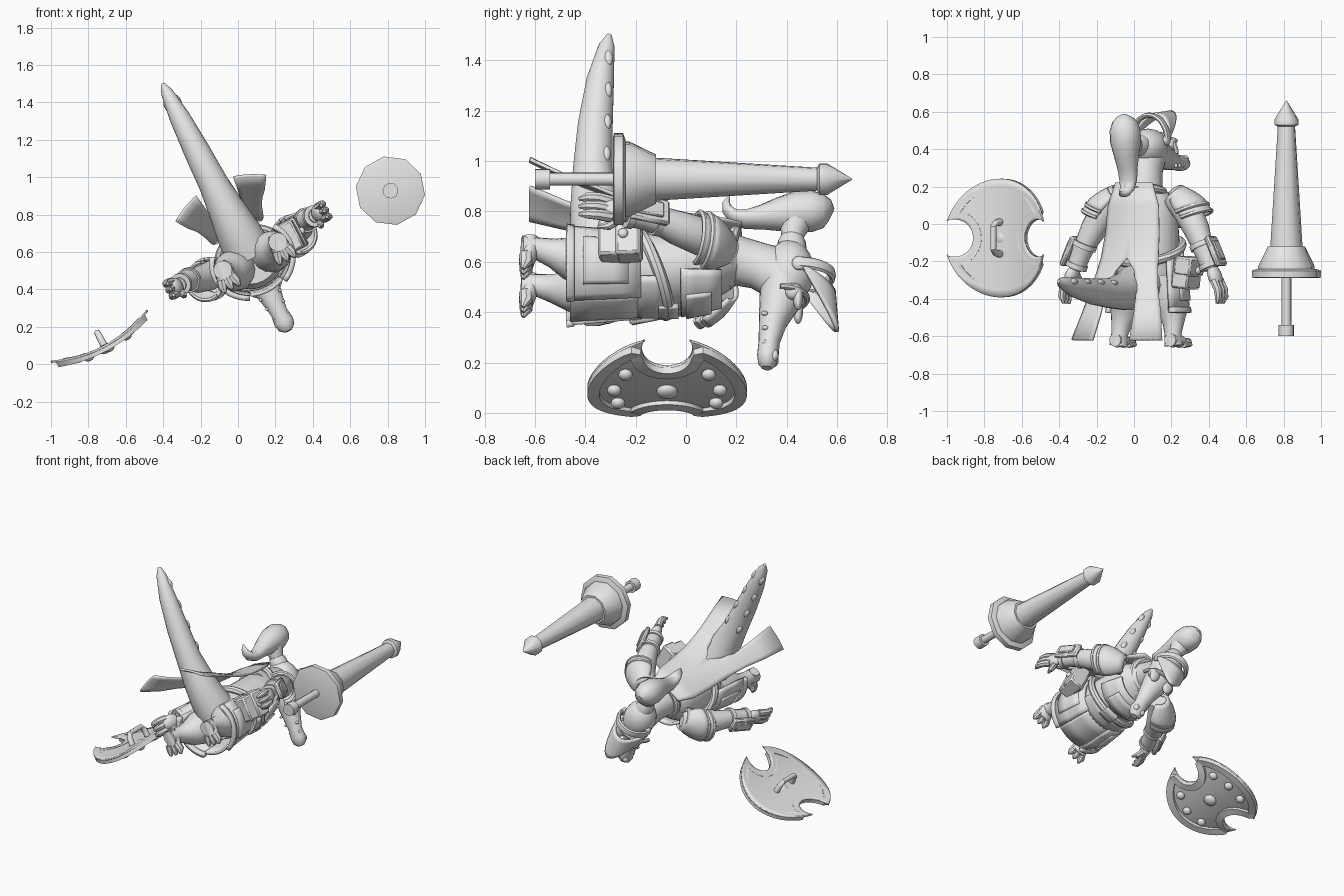
import bpy, bmesh, math
from mathutils import Matrix, Vector

if "Cube" in bpy.data.objects:
    bpy.data.objects.remove(bpy.data.objects["Cube"])

GREY = bpy.data.materials.new("plain_grey")
GREY.diffuse_color = (0.8, 0.8, 0.8, 1)
GREY.use_nodes = True
GREY.node_tree.nodes["Principled BSDF"].inputs["Base Color"].default_value = GREY.diffuse_color

# Placement frames: the figure lies belly down and rolled; the shield is tilted
BODY = Matrix.Translation((0.05, 0, 0.61)) @ Matrix.Rotation(math.radians(-27), 4, 'Y')
SHIELD = Matrix.Translation((-0.745, -0.075, 0.155)) @ Matrix.Rotation(math.radians(-28), 4, 'Y')
WORLD = Matrix.Identity(4)


def finish(name, bm, frame=BODY, thick=0.0):
    bmesh.ops.recalc_face_normals(bm, faces=bm.faces)
    me = bpy.data.meshes.new(name)
    bm.to_mesh(me)
    bm.free()
    me.materials.append(GREY)
    ob = bpy.data.objects.new(name, me)
    bpy.context.collection.objects.link(ob)
    ob.matrix_world = frame
    if thick:
        mod = ob.modifiers.new("thickness", 'SOLIDIFY')
        mod.thickness, mod.offset = thick, 0
    return ob


def tube(name, pts, radii, n=16, ref=(1, 0, 0), frame=BODY, phase=0, closed=False):
    """Rings along a path; a radius may be (along ref, across ref)."""
    bm = bmesh.new()
    pts = [Vector(p) for p in pts]
    rings, m = [], len(pts)
    for i, p in enumerate(pts):
        a = pts[(i - 1) % m] if closed else pts[max(i - 1, 0)]
        b = pts[(i + 1) % m] if closed else pts[min(i + 1, m - 1)]
        t = (b - a).normalized()
        u = Vector(ref)
        u = (u - t * u.dot(t)).normalized()
        v = t.cross(u)
        r = radii[i] if isinstance(radii, list) else radii
        ru, rv = r if isinstance(r, tuple) else (r, r)
        rings.append([bm.verts.new(p + u * ru * math.cos(k) + v * rv * math.sin(k))
                      for k in (phase + 2 * math.pi * j / n for j in range(n))])
    for i in range(m if closed else m - 1):
        A, B = rings[i], rings[(i + 1) % m]
        for j in range(n):
            bm.faces.new((A[j], A[(j + 1) % n], B[(j + 1) % n], B[j]))
    if not closed:
        bm.faces.new(rings[0])
        bm.faces.new(rings[-1])
    return finish(name, bm, frame)


def ball(name, c, s, frame=BODY, rot=Matrix.Identity(4)):
    bm = bmesh.new()
    bmesh.ops.create_uvsphere(bm, u_segments=20, v_segments=12, radius=1,
                              matrix=Matrix.Translation(c) @ rot @ Matrix.Diagonal((*s, 1)))
    return finish(name, bm, frame)


def box(name, c, s, rot=0, bevel=0.01):
    bm = bmesh.new()
    bmesh.ops.create_cube(bm, size=1, matrix=Matrix.Translation(c)
                          @ Matrix.Rotation(rot, 4, 'Z') @ Matrix.Diagonal((*s, 1)))
    bmesh.ops.bevel(bm, geom=bm.edges[:], offset=bevel, segments=1, affect='EDGES')
    return finish(name, bm)


def sheet(name, fn, nu, nv, thick, frame=BODY, flips=((1, 1),)):
    """Parametric surface; flips lists mirrored copies (x sign, y sign) welded together."""
    bm = bmesh.new()
    for fx, fy in flips:
        g = []
        for i in range(nu + 1):
            row = [fn(i / nu, j / nv) for j in range(nv + 1)]
            g.append([bm.verts.new((fx * x, fy * y, z)) for x, y, z in row])
        for i in range(nu):
            for j in range(nv):
                bm.faces.new((g[i][j], g[i + 1][j], g[i + 1][j + 1], g[i][j + 1]))
    bmesh.ops.remove_doubles(bm, verts=bm.verts, dist=1e-4)
    return finish(name, bm, frame, thick)


def wrap(name, mid, half, y0, y1, r0, r1, thick=0.02):
    """Curved armour plate round the torso; angles in degrees, 0 = +x, 270 = belly."""
    def fn(u, v):
        k = math.radians(mid + half * (2 * u - 1))
        r = r0 + (r1 - r0) * v
        return (.94 * r * math.cos(k), y0 + (y1 - y0) * v, -0.06 + 0.84 * r * math.sin(k))
    return sheet(name, fn, 12, 3, thick)


# Torso, belt and body armour
tube("torso", [(0, -.36, -.06), (0, -.25, -.06), (0, -.1, -.06), (0, .05, -.045), (0, .14, -.015), (0, .22, 0)],
     [(.14, .125), (.175, .15), (.17, .155), (.17, .14), (.15, .11), (.08, .08)], 24)
belt = []
for k in range(32):
    a = 2 * math.pi * k / 32
    belt.append((.185 * math.cos(a), -.14 - .07 * math.sin(a), -.06 + .165 * math.sin(a)))
tube("belt", belt, .024, 8, (0, 1, 0), closed=True)
wrap("chest_plate", 270, 66, -.02, .14, .195, .155)
wrap("chest_panel", 270, 30, 0, .1, .203, .18)
wrap("belly_plate", 270, 56, -.2, -.09, .198, .2)
wrap("buckle", 270, 14, -.11, -.03, .208, .208, .025)
wrap("front_skirt", 270, 28, -.18, -.46, .197, .215)
for mid, side in ((-14, "right"), (194, "left")):
    wrap(side + "_hip_plate", mid, 48, -.18, -.45, .203, .23)
    wrap(side + "_hip_hem", mid, 48, -.445, -.475, .232, .237, .028)
    wrap(side + "_hip_panel", mid, 28, -.23, -.41, .215, .235)
box("pouch", (.24, -.265, -.04), (.1, .16, .16), -.12)
box("pouch_flap", (.255, -.225, -.04), (.1, .1, .17), -.12)
ball("pouch_button", (.308, -.25, -.04), (.015, .02, .02))

# Limbs, mirrored
for s, side in ((1, "right"), (-1, "left")):
    def P(*pts):
        return [(s * x, y, z) for x, y, z in pts]
    tube(side + "_leg", P((.1, -.28, -.065), (.12, -.4, -.065), (.14, -.47, -.065), (.155, -.53, -.05),
                          (.16, -.59, -.035), (.165, -.65, -.035)),
         [.115, .108, .085, .058, .045, .05])
    tube(side + "_foot", P((.165, -.62, .01), (.165, -.62, -.05), (.167, -.632, -.11)),
         [(.035, .035), (.05, .037), (.055, .026)], 12)
    for i in (-1, 0, 1):
        tube(side + "_toe", P((.167 + .03 * i, -.635, -.08), (.167 + .04 * i, -.635, -.12),
                              (.167 + .044 * i, -.648, -.15)), [.028, .026, .008], 8)
    tube(side + "_arm", P((.17, .15, -.03), (.25, .07, -.03), (.31, -.03, -.02), (.36, -.13, 0), (.41, -.24, 0)),
         [.07, .078, .07, .054, .038], 16, (0, 0, 1))
    tube(side + "_bracer", P((.355, -.12, 0), (.375, -.165, 0), (.4, -.225, 0)), [.06, .054, .052], 14, (0, 0, 1))
    tube(side + "_bracer_rim", P((.346, -.1, 0), (.357, -.125, 0)), .068, 14, (0, 0, 1))
    tube(side + "_cuff", P((.394, -.21, 0), (.404, -.235, 0)), .06, 14, (0, 0, 1))
    box(side + "_wrist_plate", (s * .435, -.145, 0), (.03, .17, .11), s * .42)
    box(side + "_wrist_panel", (s * .449, -.14, 0), (.02, .11, .065), s * .42, .005)
    ball(side + "_palm", (s * .43, -.28, 0), (.035, .065, .05), rot=Matrix.Rotation(s * .35, 4, 'Z'))
    for i in range(3):
        z = .034 * (i - 1)
        tube(side + "_finger", P((.44, -.3, z), (.465, -.35, z * 1.1), (.47, -.39, z * 1.1), (.46, -.425, z)),
             [.024, .022, .02, .008], 8, (0, 0, 1))
    tube(side + "_thumb", P((.42, -.27, -.035), (.41, -.31, -.06), (.4, -.35, -.06)), [.022, .019, .007], 8, (0, 0, 1))

    # Layered shoulder plates arched over the upper arm, pointed at the middle
    axis, out, back = Vector((.66, -.75, 0)), Vector((.75, .66, 0)), Vector((0, 0, 1))
    for part, v0, v1, r0, r1 in (("shoulder_cap", -.03, .1, .05, .108), ("shoulder_lame", .085, .14, .085, .102)):
        def arch(u, v):
            k = math.radians(105) * (2 * u - 1)
            r = r0 + (r1 - r0) * math.sin(v * math.pi / 2)
            w = v0 + (v1 - v0) * v + .04 * v * math.cos(k)
            return Vector((.185, .15, -.045)) + axis * w + r * (out * math.cos(k) * .9 + back * math.sin(k))
        sheet(f"{side}_{part}", arch, 14, 5, .016, flips=((s, 1),))
        tube(f"{side}_{part}_rim", P(*[arch(k / 16, 1) for k in range(17)]), .012, 6, (s * .66, -.75, 0))

    # Face and helmet side details
    ball(side + "_eye", (s * .072, .425, -.18), (.03, .035, .035))
    ball(side + "_brow", (s * .06, .445, -.2), (.035, .02, .055))
    ball(side + "_nostril", (s * .025, .35, -.44), (.02, .018, .025))
    ball(side + "_visor_pivot", (s * .105, .45, -.07), (.018, .03, .03))
    for i in range(3):
        ball(side + "_tooth", (s * (.058 - .009 * i), .312 + .002 * i, -.27 - .06 * i), (.009, .013, .009))

# Neck, head and jaws
tube("neck", [(0, .1, 0), (0, .2, -.005), (0, .29, -.03), (0, .38, -.07)], [(.13, .11), (.1, .1), (.09, .095), (.09, .11)], 20)
collar = [(.11 * math.cos(k * math.pi / 12), .18 + .02 * math.sin(k * math.pi / 12),
           .005 + .108 * math.sin(k * math.pi / 12)) for k in range(24)]
tube("collar", collar, .022, 8, (0, 1, 0), closed=True)
tube("snout", [(0, .4, -.05), (0, .375, -.18), (0, .345, -.28), (0, .33, -.37), (0, .325, -.43), (0, .322, -.465), (0, .32, -.485)],
     [(.098, .1), (.088, .085), (.062, .057), (.046, .042), (.054, .043), (.045, .036), (.02, .02)], 20)
ball("helmet", (0, .41, -.055), (.106, .1, .13))
band = [(.11 * math.cos(k * math.pi / 14), .375 + .105 * math.sin(k * math.pi / 14), -.175) for k in range(15)]
tube("helmet_band", band, .013, 8, (0, 0, 1))


# Raised visor: arcs hinged at the helmet sides and drawn out to a peak
def visor(u, v):
    t = math.pi * u
    k = math.sin(t) ** (1 + .5 * v)
    return (.11 * math.cos(t), .45 + k * (.13 + .02 * v), -.07 + k * (.02 - .27 * v))


sheet("visor", lambda u, v: visor(u, .35 + .65 * v), 20, 6, .016)
tube("visor_rim", [visor(k / 20, .08) for k in range(21)], (.026, .014), 8, (0, 0, 1))

# Plume on the back of the helmet
tube("plume_socket", [(0, .42, .04), (0, .42, .08), (0, .42, .1)], [.06, .055, .045])
tube("plume_stem", [(0, .42, .07), (0, .425, .12), (0, .44, .18)], [.038, .05, .07])
plume = [(.58, .21), (.57, .215), (.545, .215), (.5, .215), (.44, .21), (.37, .2), (.3, .187), (.235, .178),
         (.19, .19), (.165, .22), (.16, .25), (.17, .28)]
tube("plume", [(0, y, z) for y, z in plume],
     [.02, .045, .068, .083, .083, .068, (.056, .048), (.05, .036), (.042, .028), (.032, .022), (.02, .015), .004])

# Tail with paired scutes on its upper side
tube("tail", [(0, -.31, -.02), (0, -.34, .1), (0, -.36, .22), (0, -.37, .4), (0, -.36, .6), (0, -.34, .8), (0, -.315, .95), (0, -.305, 1)],
     [.13, .12, .102, .08, .07, .055, .032, .01], 18)
for k in range(5):
    for s in (-1, 1):
        ball("scute", (s * (.055 - .006 * k), -.32 + .003 * k, .3 + .145 * k), (.018, .018, .034))

# Cape: joined over the back, parting round the tail (y, inner, outer, height)
ROWS = [(.22, 0, .11, .12), (.1, 0, .15, .14), (-.05, 0, .16, .155), (-.18, 0, .17, .19),
        (-.25, .055, .18, .22), (-.35, .09, .2, .265), (-.48, .1, .235, .32), (-.62, .11, .27, .395)]


def cape(u, v):
    y, a, b, d = ROWS[round(u * 7)]
    x = a + (b - a) * v
    return (x, y, d - 1.2 * x * x)


sheet("cape", cape, 7, 6, .014, flips=((1, 1), (-1, 1)))


# Lance: ten-sided turned parts along y
def turned(name, prof):
    tube(name, [(.815, y, .928) for y, r in prof], [r for y, r in prof], 10, frame=WORLD, phase=math.radians(7))


turned("lance_point", [(.52, .045), (.53, .064), (.56, .064), (.66, .002)])
turned("lance_shaft", [(-.14, .088), (.53, .046)])
turned("lance_bell", [(-.25, .152), (-.225, .152), (-.12, .1)])
turned("lance_guard", [(-.29, .17), (-.285, .186), (-.25, .186), (-.24, .16)])
turned("lance_grip", [(-.55, .026), (-.28, .026)])
turned("lance_pommel", [(-.6, .042), (-.54, .042)])

# Shield: bent oval with a deep round notch at both ends
AX, AY, NC, NR = .303, .317, .255, .1


def bend(u):
    return .06 * ((u / .29) ** 2 - 1)


def face(u, v):
    x = .291 * math.sin(u * math.pi / 2)
    top = AY * math.sqrt(1 - (x / AX) ** 2)
    low = math.sqrt(max(0, NR ** 2 - (x - NC) ** 2))
    return (x, low + (top - low) * v, bend(x) - .006)


ALL = ((1, 1), (-1, 1), (1, -1), (-1, -1))
sheet("shield_face", face, 40, 8, .012, SHIELD, ALL)

# Raised flat rim following one quarter of the outline, mirrored round
inset = .024
quarter = [(NC + (NR + inset) * math.cos(k), (NR + inset) * math.sin(k))
           for k in (math.pi - (math.pi - 1.3) * i / 14 for i in range(15))]
quarter = [p for p in quarter if math.hypot(p[0] / (AX - inset), p[1] / (AY - inset)) < 1]
start = math.atan2(quarter[-1][1] / AY, quarter[-1][0] / AX) + .04
quarter += [((AX - inset) * math.cos(k), (AY - inset) * math.sin(k))
            for k in (start + (math.pi / 2 - start) * i / 16 for i in range(17))]
half = quarter + [(-x, y) for x, y in quarter[-2::-1]]
loop = half + [(x, -y) for x, y in half[-2:0:-1]]
tube("shield_rim", [(x, y, bend(x) - .018) for x, y in loop], (.022, .034), 4, (0, 0, 1), SHIELD,
     phase=math.pi / 4, closed=True)
ball("shield_boss", (0, 0, bend(0) - .02), (.042, .042, .026), SHIELD)
for u, y in ((.13, .165), (.02, .21), (-.1, .195)):
    for s in (-1, 1):
        ball("shield_stud", (u, s * y, bend(u) - .026), (.028, .028, .022), SHIELD)
tube("shield_handle", [(0, -.085, -.06), (0, -.08, -.01), (0, -.06, .015), (0, .06, .015), (0, .08, -.01), (0, .085, -.06)],
     [.02, .018, .016, .016, .018, .02], 10, frame=SHIELD)

# Smooth shading that keeps hard edges
bpy.ops.object.select_all(action='SELECT')
bpy.context.view_layer.objects.active = bpy.data.objects["torso"]
bpy.ops.object.shade_smooth_by_angle(angle=math.radians(37))
